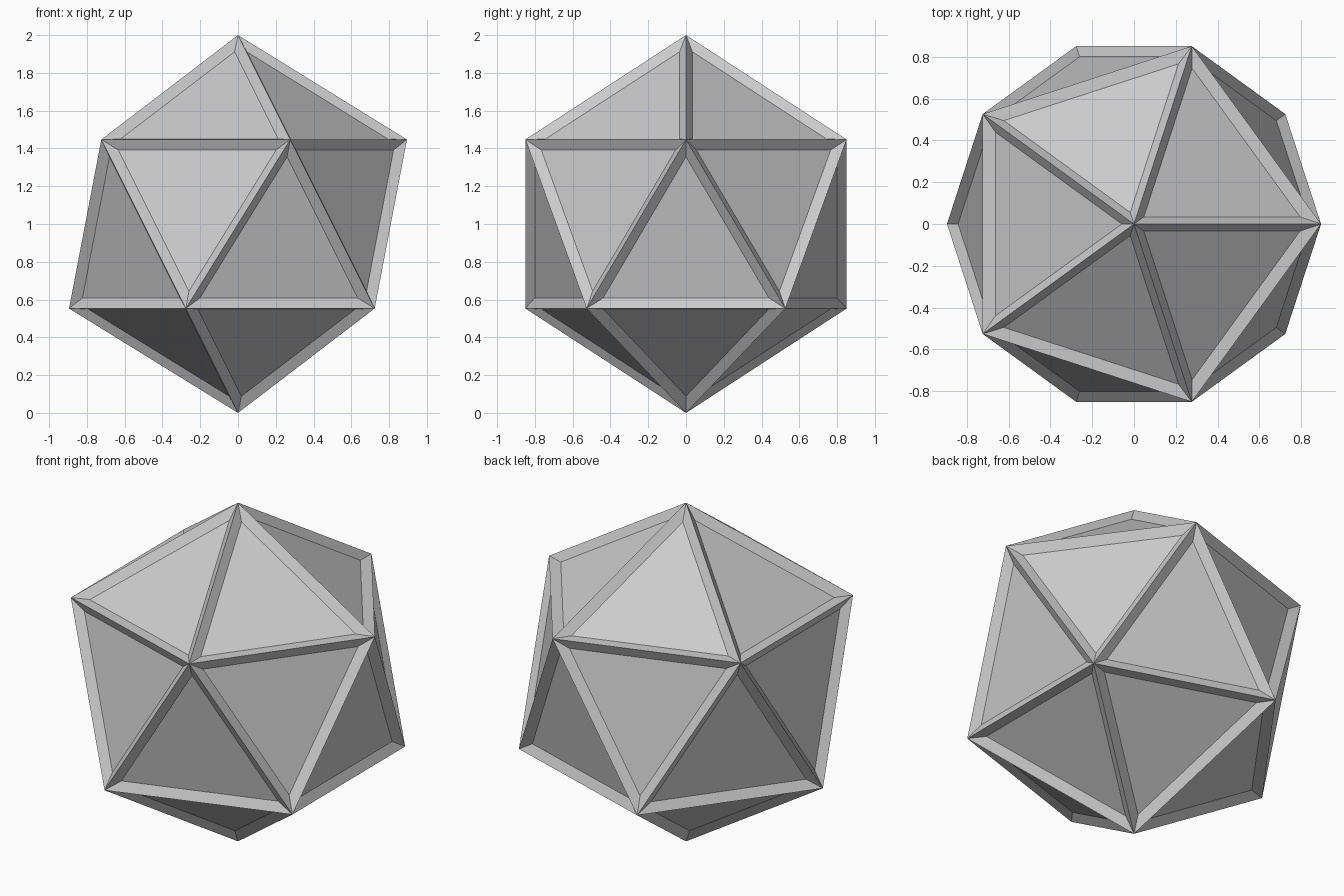
import bpy, bmesh
from mathutils import Matrix

if "Cube" in bpy.data.objects:
    bpy.data.objects.remove(bpy.data.objects["Cube"])

# Twenty-sided gem, resting on its lowest point
bm = bmesh.new()
bmesh.ops.create_icosphere(bm, subdivisions=1, radius=1.0,
                           matrix=Matrix.Translation((0, 0, 1)))

# Sink every facet behind a sloped rim
bmesh.ops.inset_individual(bm, faces=bm.faces[:], thickness=0.05,
                           depth=-0.035, use_even_offset=True)

mesh = bpy.data.meshes.new("icosahedron")
bm.to_mesh(mesh)
bm.free()
gem = bpy.data.objects.new("icosahedron", mesh)
bpy.context.collection.objects.link(gem)
